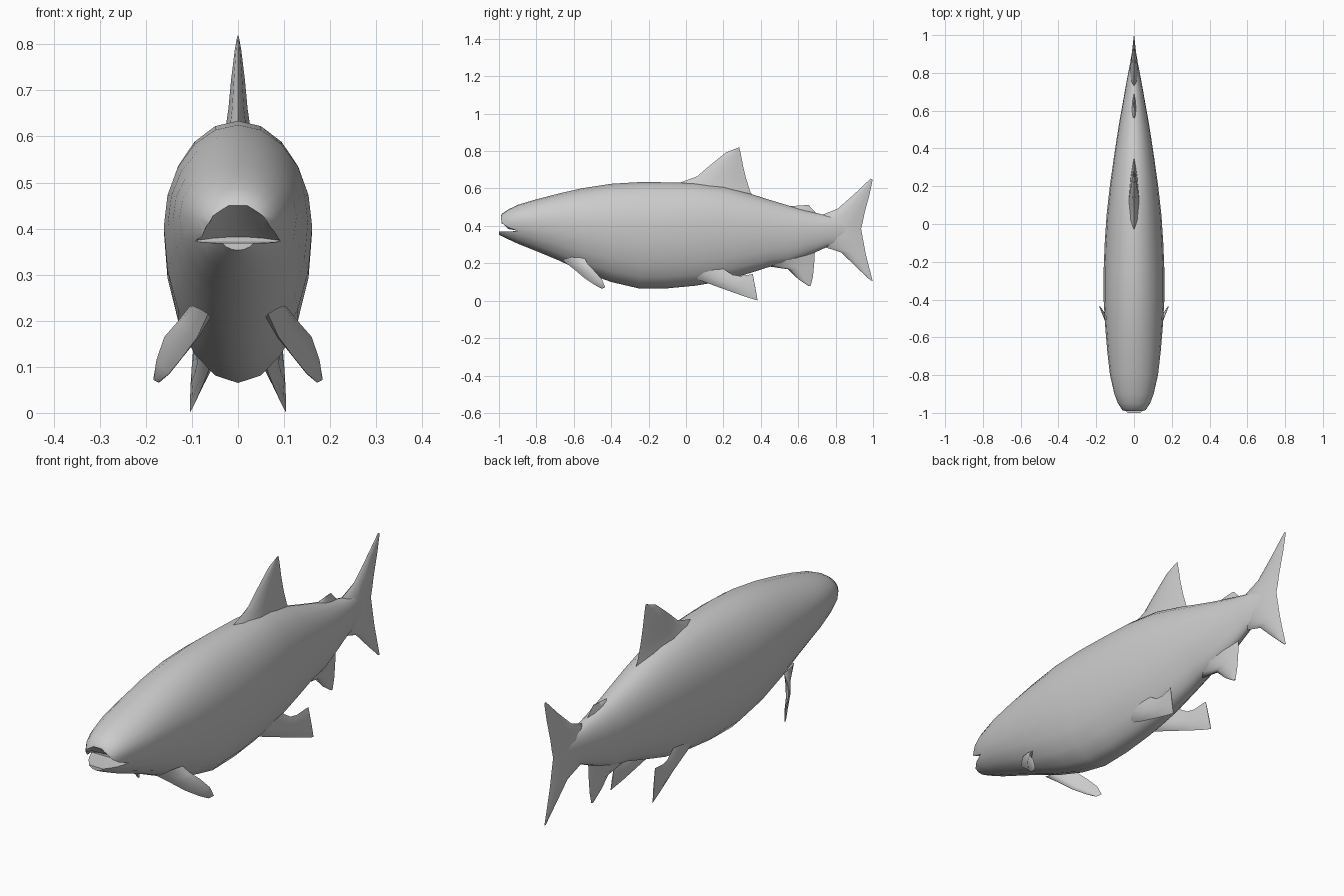
import bpy, bmesh, math
from mathutils import Vector


def loft(name, rings):
    """Skin a list of closed rings with equal point counts and cap both ends."""
    bm = bmesh.new()
    vs = [[bm.verts.new(p) for p in r] for r in rings]
    n = len(vs[0])
    for a, b in zip(vs, vs[1:]):
        for i in range(n):
            j = (i + 1) % n
            bm.faces.new((a[i], a[j], b[j], b[i]))
    bm.faces.new(vs[0][::-1])
    bm.faces.new(vs[-1])
    bmesh.ops.recalc_face_normals(bm, faces=bm.faces)
    me = bpy.data.meshes.new(name)
    bm.to_mesh(me)
    bm.free()
    ob = bpy.data.objects.new(name, me)
    bpy.context.collection.objects.link(ob)
    return ob


def smooth(ob, angle=60):
    bpy.ops.object.select_all(action='DESELECT')
    ob.select_set(True)
    bpy.context.view_layer.objects.active = ob
    bpy.ops.object.shade_smooth_by_angle(angle=math.radians(angle))


def fin(name, chords, normal=(1, 0, 0)):
    """Loft lens-shaped chords: (leading point, trailing point, half thickness)."""
    nrm = Vector(normal).normalized()
    lens = [(0, 0), (.12, .6), (.4, 1), (.75, .6), (1, 0),
            (.75, -.6), (.4, -1), (.12, -.6)]
    rings = []
    for a, b, t in chords:
        a, b = Vector(a), Vector(b)
        rings.append([a.lerp(b, s) + nrm * t * h for s, h in lens])
    smooth(loft(name, rings))


def flat_fin(name, chords):
    """Fin lying in the middle plane, chords given as y, z."""
    fin(name, [((0, *a), (0, *b), t) for a, b, t in chords])


# Body: y, top z, bottom z, half width
stations = [
    (-1.0, .425, .353, .045), (-.985, .464, .345, .062), (-.95, .488, .328, .085),
    (-.90, .512, .305, .104), (-.80, .542, .265, .127), (-.68, .573, .215, .141),
    (-.55, .602, .155, .152), (-.40, .625, .100, .161), (-.25, .634, .065, .161),
    (-.10, .633, .066, .155), (.05, .63, .08, .145), (.20, .612, .105, .128),
    (.35, .57, .15, .107), (.45, .538, .182, .092), (.55, .508, .198, .076),
    (.65, .48, .24, .058), (.75, .456, .285, .040), (.83, .45, .30, .025),
    (.90, .42, .34, .010)]
SIDES = 20
rings = []
for y, top, bot, w in stations:
    mid = bot + .58 * (top - bot)
    ring = []
    for k in range(SIDES):
        a = 2 * math.pi * k / SIDES
        s = math.sin(a)
        ring.append((w * math.cos(a), y, mid + s * ((top - mid) if s > 0 else (mid - bot))))
    rings.append(ring)
body = loft("body", rings)

# Open mouth: arched wedge cut from the snout
arch = [(-.13, .366), (-.09, .385), (-.055, .425), (-.02, .447), (.02, .447),
        (.055, .425), (.09, .385), (.13, .366), (.05, .369), (-.05, .369)]
cutter = loft("mouth_cutter", [
    [(x, -1.02, z + .02 * (z > .4)) for x, z in arch],
    [(x, -.975, z - .005 * (z > .4)) for x, z in arch],
    [(x, -.90, .372 + (z - .366) * .12) for x, z in arch]])
cutter.hide_render = True
cut = body.modifiers.new("mouth", 'BOOLEAN')
cut.operation = 'DIFFERENCE'
cut.object = cutter
cut.solver = 'EXACT'
bpy.context.view_layer.objects.active = body
bpy.ops.object.modifier_apply(modifier=cut.name)
bpy.data.objects.remove(cutter)
smooth(body, 50)

# Fins on the centre line
flat_fin("dorsal_fin", [
    ((-.10, .59), (.38, .53), .040), ((-.03, .632), (.345, .58), .028),
    ((.06, .665), (.322, .65), .021), ((.13, .725), (.305, .72), .015),
    ((.21, .79), (.293, .785), .007), ((.265, .813), (.285, .82), .002)])
flat_fin("adipose_fin", [
    ((.50, .48), (.71, .44), .020), ((.55, .505), (.69, .475), .010),
    ((.60, .508), (.655, .512), .003)])
flat_fin("anal_fin", [
    ((.40, .22), (.69, .30), .045), ((.45, .182), (.688, .24), .030),
    ((.545, .168), (.684, .18), .018), ((.60, .115), (.678, .125), .010),
    ((.655, .078), (.667, .08), .003)])
flat_fin("tail_fin", [
    ((.987, .653), (.998, .648), .002), ((.90, .57), (.982, .57), .008),
    ((.81, .491), (.955, .47), .014), ((.73, .46), (.945, .42), .022),
    ((.70, .385), (.936, .385), .028), ((.73, .29), (.948, .32), .022),
    ((.83, .258), (.960, .255), .014), ((.91, .18), (.976, .19), .008),
    ((.985, .11), (.998, .105), .002)])

# Paired fins
for side, m in (("right", 1), ("left", -1)):
    fin("pectoral_fin_" + side, [
        ((m * .065, -.66, .215), (m * .105, -.54, .225), .022),
        ((m * .088, -.595, .165), (m * .132, -.525, .197), .016),
        ((m * .120, -.545, .122), (m * .160, -.495, .165), .013),
        ((m * .150, -.49, .085), (m * .177, -.45, .115), .010),
        ((m * .172, -.455, .067), (m * .184, -.432, .072), .005)],
        (m * .75, -.05, .6))
    fin("pelvic_fin_" + side, [
        ((m * .055, .02, .13), (m * .075, .17, .19), .020),
        ((m * .065, .13, .088), (m * .084, .25, .138), .016),
        ((m * .080, .23, .052), (m * .088, .29, .132), .011),
        ((m * .094, .32, .020), (m * .093, .345, .14), .007),
        ((m * .104, .383, .001), (m * .097, .357, .143), .002)],
        (m, -.15, .1))
